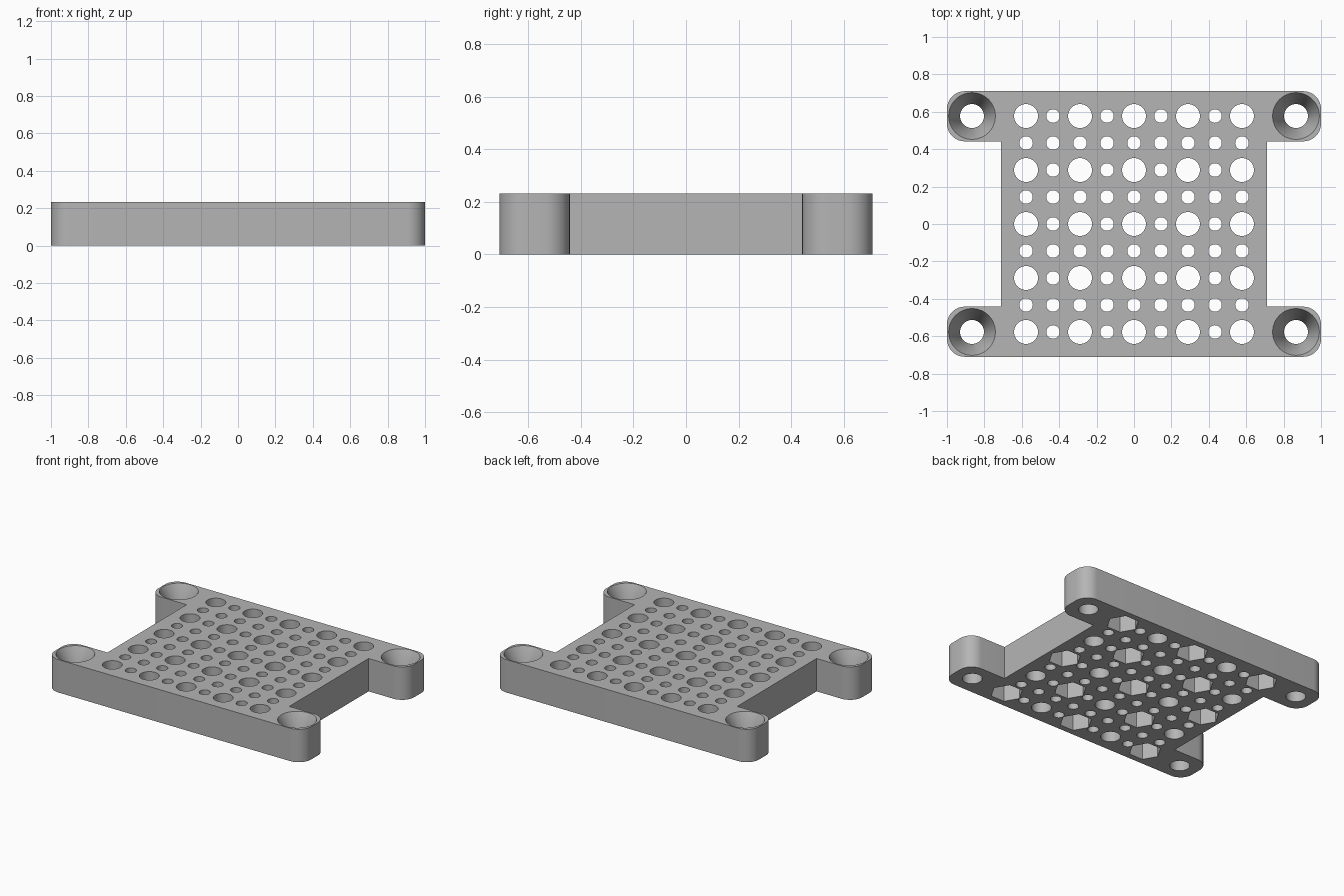
import bpy
import bmesh
from math import cos, sin, pi
from mathutils import Matrix

if "Cube" in bpy.data.objects:
    bpy.data.objects.remove(bpy.data.objects["Cube"])

HEIGHT = 0.232
BODY = 0.71            # half width of the square middle
EAR_IN = 0.442         # inner edge of the mounting ears
CORNER = 0.095         # ear corner radius
PITCH = 0.1443         # spacing of the hole grid
EAR_X, EAR_Y = 0.866, 4 * PITCH
BIG, SMALL = 0.064, 0.036

gray = bpy.data.materials.new("plain gray")
gray.use_nodes = True
color = (0.46, 0.46, 0.46, 1)
gray.diffuse_color = color
gray.node_tree.nodes["Principled BSDF"].inputs["Base Color"].default_value = color


def make_object(name, bm):
    bmesh.ops.recalc_face_normals(bm, faces=bm.faces)
    mesh = bpy.data.meshes.new(name)
    bm.to_mesh(mesh)
    bm.free()
    mesh.materials.append(gray)
    obj = bpy.data.objects.new(name, mesh)
    bpy.context.collection.objects.link(obj)
    return obj


def add_cone(bm, x, y, z0, z1, r0, r1, sides, turn=0):
    place = Matrix.Translation((x, y, (z0 + z1) / 2)) @ Matrix.Rotation(turn, 4, "Z")
    bmesh.ops.create_cone(bm, cap_ends=True, segments=sides, radius1=r0,
                          radius2=r1, depth=z1 - z0, matrix=place)


def arc(cx, cy, start, steps=10):
    return [(cx + CORNER * cos(start + pi / 2 * i / steps),
             cy + CORNER * sin(start + pi / 2 * i / steps)) for i in range(steps + 1)]


# Plate outline: one quarter, mirrored into four
quarter = [(BODY, EAR_IN)]
quarter += arc(1 - CORNER, EAR_IN + CORNER, -pi / 2)
quarter += arc(1 - CORNER, BODY - CORNER, 0)
half = quarter + [(-x, y) for x, y in reversed(quarter)]
outline = half + [(-x, -y) for x, y in half]

bm = bmesh.new()
base = bm.faces.new([bm.verts.new((x, y, 0)) for x, y in outline])
top = bmesh.ops.extrude_face_region(bm, geom=[base])["geom"]
bmesh.ops.translate(bm, vec=(0, 0, HEIGHT),
                    verts=[v for v in top if isinstance(v, bmesh.types.BMVert)])
plate = make_object("perforated_plate", bm)

# Through holes: large on every second grid point, small between
holes = bmesh.new()
for i in range(-4, 5):
    for j in range(-4, 5):
        large = i % 2 == 0 and j % 2 == 0
        add_cone(holes, i * PITCH, j * PITCH, -0.1, 0.4,
                 *([BIG if large else SMALL] * 2), 40 if large else 28)
for sx in (-1, 1):
    for sy in (-1, 1):
        add_cone(holes, sx * EAR_X, sy * EAR_Y, -0.1, 0.4, BIG, BIG, 48)

# Hexagonal nut pockets below in a checkerboard, countersinks above
pockets = bmesh.new()
for i in range(-2, 3):
    for j in range(-2, 3):
        if (i + j) % 2 == 0:
            add_cone(pockets, 2 * i * PITCH, 2 * j * PITCH, -0.1, 0.115,
                     0.105, 0.105, 6, pi / 6)
SINK, RIM = 0.13, 0.125
slope = (RIM - BIG) / SINK
for sx in (-1, 1):
    for sy in (-1, 1):
        add_cone(pockets, sx * EAR_X, sy * EAR_Y, HEIGHT - SINK, HEIGHT + 0.02,
                 BIG, RIM + 0.02 * slope, 48)

# Cut the plate and drop the cutters
bpy.context.view_layer.objects.active = plate
for name, cut in (("hole_cutter", holes), ("pocket_cutter", pockets)):
    cutter = make_object(name, cut)
    cutter.hide_render = True
    mod = plate.modifiers.new(name, "BOOLEAN")
    mod.operation = "DIFFERENCE"
    mod.solver = "EXACT"
    mod.object = cutter
    bpy.ops.object.modifier_apply(modifier=mod.name)
    bpy.data.objects.remove(cutter)

# Smooth curved walls, crisp edges
bpy.ops.object.select_all(action="DESELECT")
plate.select_set(True)
bpy.ops.object.shade_smooth_by_angle(angle=pi / 6)
